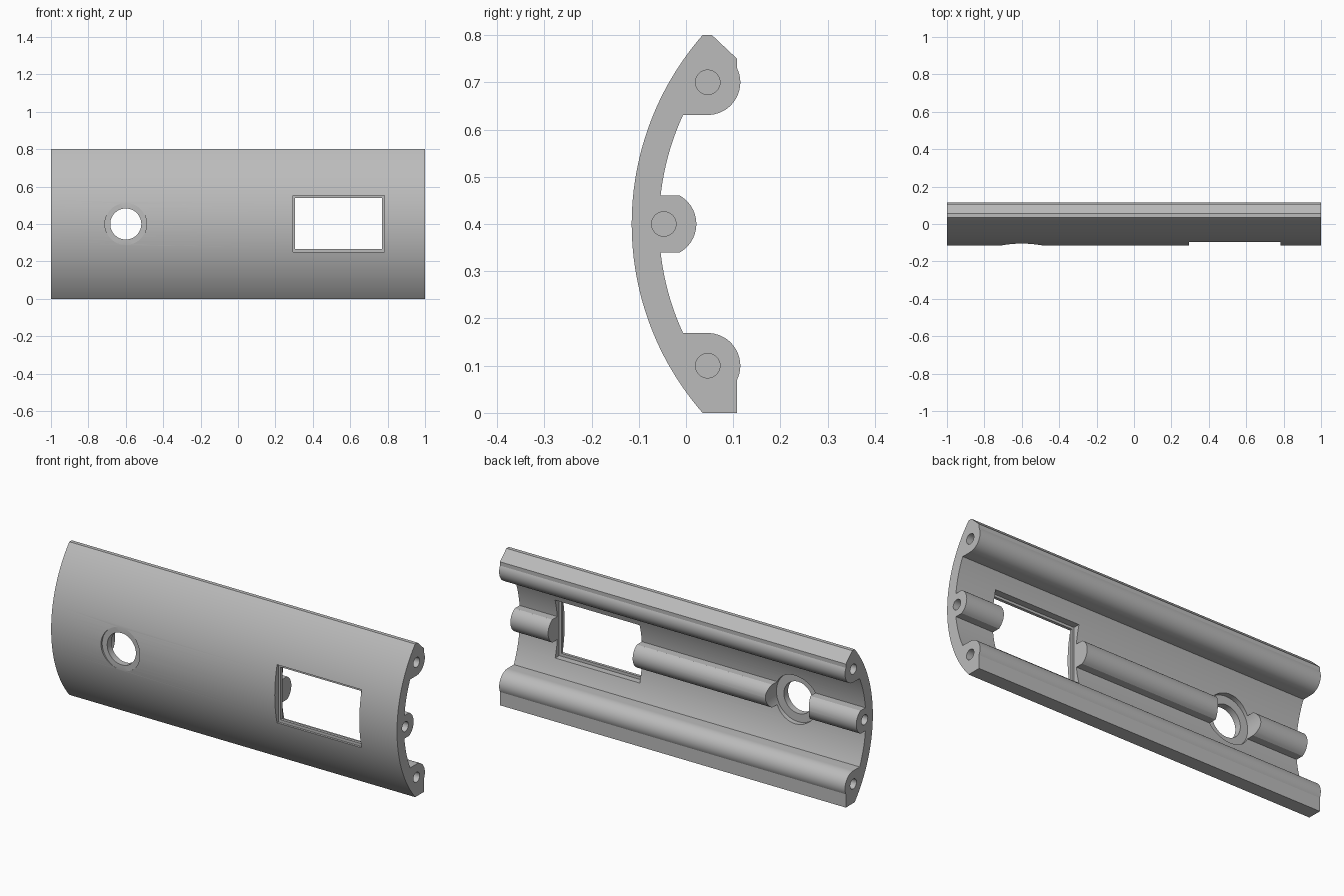
import bpy, bmesh
from math import sin, cos, asin, acos, radians, pi
from mathutils import Matrix

cube = bpy.data.objects.get("Cube")
if cube:
    bpy.data.objects.remove(cube, do_unlink=True)

grey = bpy.data.materials.new("plain grey")
grey.use_nodes = True
colour = (0.5, 0.5, 0.5, 1)
grey.diffuse_color = colour
grey.node_tree.nodes["Principled BSDF"].inputs["Base Color"].default_value = colour

MID = 0.4             # height of the panel's centre line
CY = 0.493            # centre of the curved wall
R_OUT, R_IN = 0.608, 0.55
BOSS_Y, RIB_Y, BOSS_R = 0.046, -0.047, 0.069
LOW, HIGH = 0.1, 0.7  # boss heights


def arc(cy, cz, r, a0, a1, n):
    """Points from angle a0 to a1, measured from +y towards +z."""
    return [(cy + r * cos(a0 + (a1 - a0) * i / n),
             cz + r * sin(a0 + (a1 - a0) * i / n)) for i in range(n + 1)]


def wall(z0, z1):
    """Inner wall arc between two heights."""
    return arc(CY, MID, R_IN, pi - asin((z0 - MID) / R_IN),
               pi - asin((z1 - MID) / R_IN), 12)


def link(name, bm):
    bmesh.ops.recalc_face_normals(bm, faces=bm.faces)
    mesh = bpy.data.meshes.new(name)
    bm.to_mesh(mesh)
    bm.free()
    mesh.materials.append(grey)
    obj = bpy.data.objects.new(name, mesh)
    bpy.context.collection.objects.link(obj)
    return obj


# Cross-section: bottom boss, wall, middle rib, wall, top boss, outer curve
back = 0.108
flat = acos((back - BOSS_Y) / BOSS_R)
rib = asin(0.06 / BOSS_R)
tip = asin(MID / R_OUT)
profile = [(back, 0)]
profile += arc(BOSS_Y, LOW, BOSS_R, -flat, pi / 2, 20)
profile += wall(LOW + BOSS_R, MID - 0.06)
profile += arc(RIB_Y, MID, BOSS_R, -rib, rib, 14)
profile += wall(MID + 0.06, HIGH - BOSS_R)
profile += arc(BOSS_Y, HIGH, BOSS_R, -pi / 2, flat, 20)
profile += [(back, 0.75), (0.055, 0.8)]
profile += arc(CY, MID, R_OUT, pi - tip, pi + tip, 48)

bm = bmesh.new()
face = bm.faces.new([bm.verts.new((-1, y, z)) for y, z in profile])
ext = bmesh.ops.extrude_face_region(bm, geom=[face])
bmesh.ops.translate(bm, vec=(2, 0, 0),
                    verts=[v for v in ext["geom"] if isinstance(v, bmesh.types.BMVert)])
panel = link("curved_panel", bm)


def cut(cutter):
    """Subtract a cutter from the panel and discard it."""
    cutter.hide_render = True
    mod = panel.modifiers.new("cut", "BOOLEAN")
    mod.operation, mod.solver, mod.object = "DIFFERENCE", "EXACT", cutter
    bpy.context.view_layer.objects.active = panel
    bpy.ops.object.modifier_apply(modifier=mod.name)
    bpy.data.objects.remove(cutter, do_unlink=True)


def cut_box(x0, x1, y0, y1, z0, z1):
    bm = bmesh.new()
    bmesh.ops.create_cube(bm, size=1)
    bmesh.ops.scale(bm, vec=(x1 - x0, y1 - y0, z1 - z0), verts=bm.verts)
    bmesh.ops.translate(bm, vec=((x0 + x1) / 2, (y0 + y1) / 2, (z0 + z1) / 2),
                        verts=bm.verts)
    cut(link("box_cutter", bm))


def cut_round(axis, centre, r, depth, n=48):
    bm = bmesh.new()
    bmesh.ops.create_cone(bm, cap_ends=True, segments=n, radius1=r, radius2=r, depth=depth)
    bmesh.ops.rotate(bm, verts=bm.verts, matrix=Matrix.Rotation(radians(90), 3, axis))
    bmesh.ops.translate(bm, vec=centre, verts=bm.verts)
    cut(link("round_cutter", bm))


# Rectangular window with a thin lip between the front and back recesses
cut_box(0.305, 0.77, -0.3, 0.3, 0.265, 0.54)
cut_box(0.293, 0.782, -0.3, -0.085, 0.25, 0.553)
cut_box(0.293, 0.782, -0.07, 0.3, 0.25, 0.553)

# Round port: through hole, shallow front seat, deeper back seat through the rib
PX = -0.6
cut_round("X", (PX, 0, MID), 0.083, 0.8)
cut_round("X", (PX, -0.205, MID), 0.112, 0.2)
cut_round("X", (PX, 0.13, MID), 0.126, 0.4)

# Blind screw holes at both ends of the bosses and rib
for side in (-1, 1):
    for y, z in ((BOSS_Y, LOW), (RIB_Y, MID), (BOSS_Y, HIGH)):
        cut_round("Y", (side, y, z), 0.026, 0.3, 32)

# Smooth curves, sharp edges
bpy.ops.object.select_all(action="DESELECT")
panel.select_set(True)
bpy.context.view_layer.objects.active = panel
bpy.ops.object.shade_smooth_by_angle(angle=radians(20))
